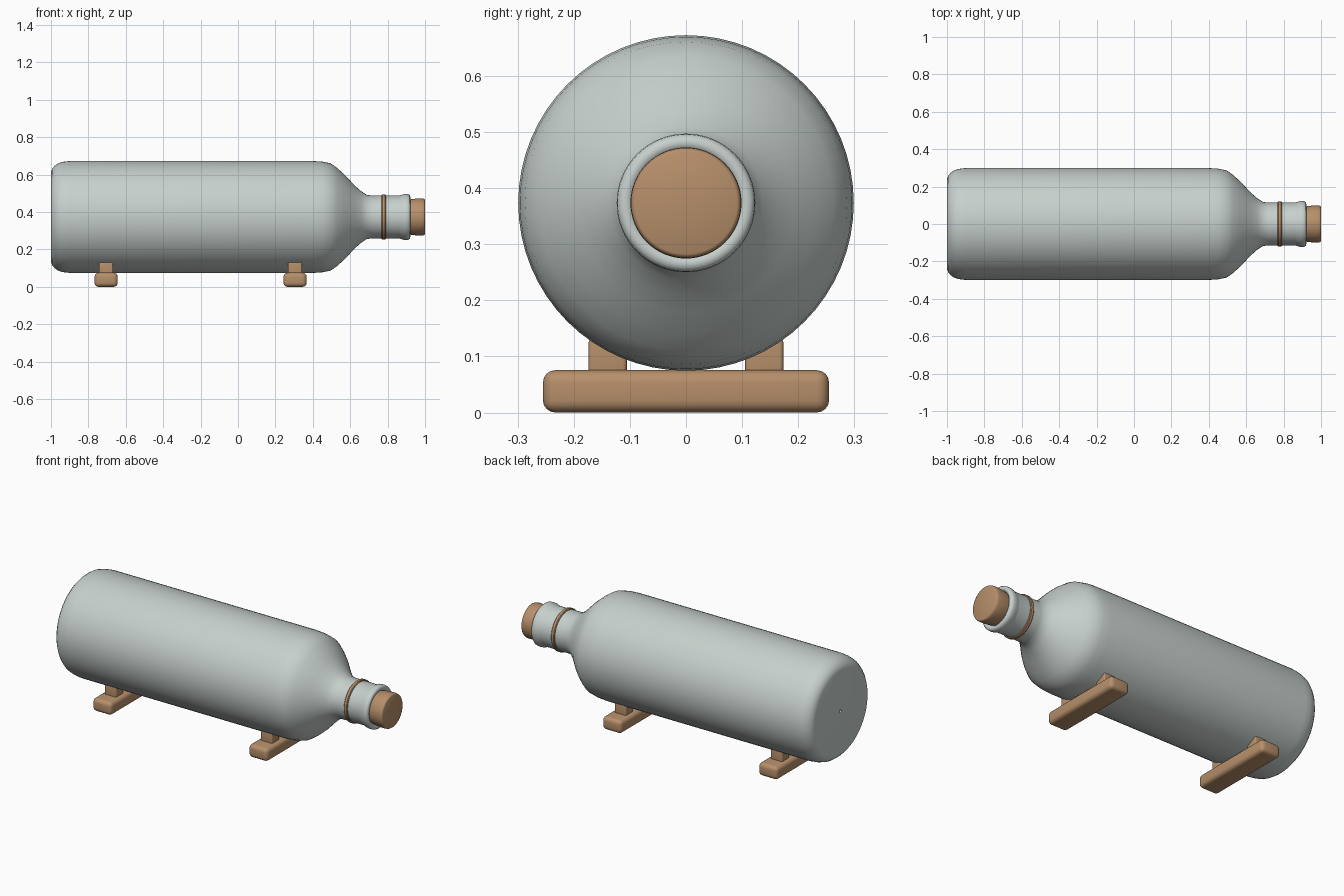
import bpy, bmesh, math

if "Cube" in bpy.data.objects:
    bpy.data.objects.remove(bpy.data.objects["Cube"])

AXIS_Z = 0.3735


def material(name, rgb):
    m = bpy.data.materials.new(name)
    m.diffuse_color = (*rgb, 1.0)
    m.use_nodes = True
    m.node_tree.nodes["Principled BSDF"].inputs["Base Color"].default_value = m.diffuse_color
    return m


GLASS = material("pale_grey_green", (0.57, 0.63, 0.605))
WOOD = material("cork_brown", (0.47, 0.275, 0.145))


def finish(bm, name, mat, angle):
    bmesh.ops.recalc_face_normals(bm, faces=bm.faces)
    me = bpy.data.meshes.new(name)
    bm.to_mesh(me)
    bm.free()
    me.materials.append(mat)
    ob = bpy.data.objects.new(name, me)
    bpy.context.collection.objects.link(ob)
    bpy.ops.object.select_all(action='DESELECT')
    ob.select_set(True)
    bpy.context.view_layer.objects.active = ob
    bpy.ops.object.shade_smooth_by_angle(angle=math.radians(angle))
    return ob


def lathe(name, profile, mat, angle=40, closed=False, segments=64):
    """Spin (x, radius) points round the bottle axis."""
    bm = bmesh.new()
    verts = [bm.verts.new((x, 0, AXIS_Z + r)) for x, r in profile]
    pairs = list(zip(verts, verts[1:]))
    if closed:
        pairs.append((verts[-1], verts[0]))
    edges = [bm.edges.new(p) for p in pairs]
    bmesh.ops.spin(bm, geom=verts + edges, cent=(0, 0, AXIS_Z), axis=(1, 0, 0),
                   angle=math.tau, steps=segments, use_duplicate=False)
    bmesh.ops.remove_doubles(bm, verts=bm.verts, dist=1e-5)
    return finish(bm, name, mat, angle)


def rounded_box(name, lo, hi, bevel, mat):
    bm = bmesh.new()
    bmesh.ops.create_cube(bm, size=1)
    for v in bm.verts:
        v.co = [(a + b) / 2 + c * (b - a) for a, b, c in zip(lo, hi, v.co)]
    bmesh.ops.bevel(bm, geom=list(bm.edges), offset=bevel, segments=4,
                    profile=0.5, affect='EDGES')
    return finish(bm, name, mat, 35)


# Bottle: tiny base dimple, body, shoulder, neck and rolled lip
lathe("bottle", [
    (-0.988, 0), (-0.988, 0.008), (-1.0, 0.008), (-1.0, 0.238), (-0.994, 0.258),
    (-0.98, 0.274), (-0.96, 0.288), (-0.935, 0.295), (-0.90, 0.299),
    (0.40, 0.299), (0.45, 0.296), (0.495, 0.287), (0.53, 0.262), (0.565, 0.231),
    (0.60, 0.194), (0.63, 0.163), (0.66, 0.137), (0.69, 0.117), (0.72, 0.115),
    (0.86, 0.114), (0.872, 0.117), (0.885, 0.122), (0.90, 0.1235), (0.912, 0.122),
    (0.919, 0.116), (0.921, 0.108), (0.919, 0.100), (0.91, 0.092), (0.88, 0.09),
    (0.88, 0)], GLASS)

# Stopper with softly rounded rim
lathe("stopper", [
    (0.885, 0), (0.885, 0.089), (0.918, 0.094), (0.935, 0.0965), (0.955, 0.0985),
    (0.98, 0.099), (0.992, 0.098), (0.998, 0.095), (1.0, 0.091), (1.0, 0)], WOOD)

# Thin band round the neck
lathe("neck_band", [
    (0.768, 0.112), (0.768, 0.118), (0.772, 0.1215), (0.786, 0.1215),
    (0.790, 0.118), (0.790, 0.112)], WOOD, closed=True)

# Two cradle feet, each a cross bar with a pair of stop blocks
for label, x in (("rear", -0.705), ("front", 0.305)):
    rounded_box(label + "_foot_bar", (x - 0.062, -0.255, 0.0),
                (x + 0.062, 0.255, 0.0755), 0.022, WOOD)
    for side, y in (("left", -0.1395), ("right", 0.1395)):
        rounded_box(f"{label}_stop_block_{side}", (x - 0.0375, y - 0.034, 0.06),
                    (x + 0.0375, y + 0.034, 0.132), 0.007, WOOD)
